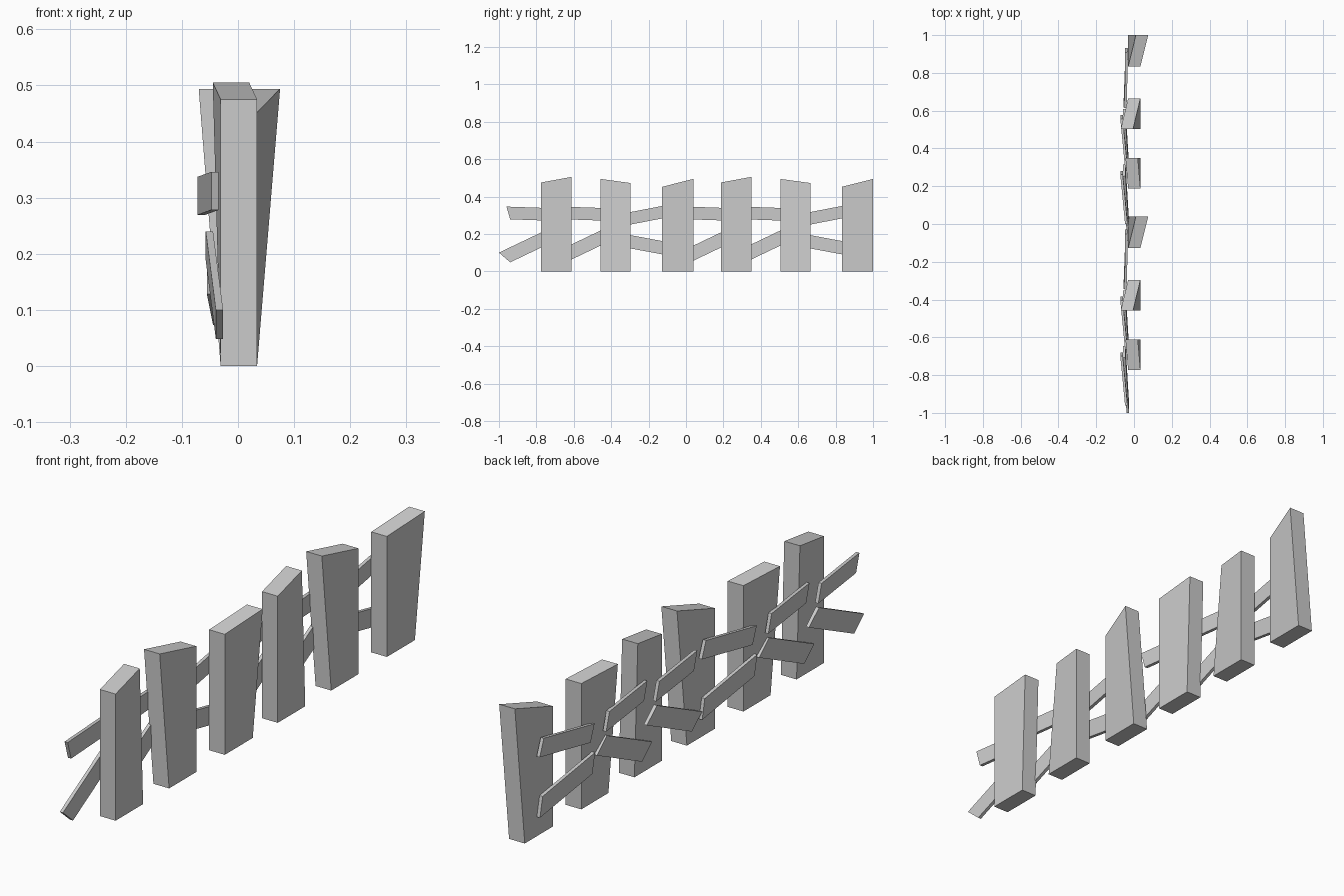
import bpy, bmesh

if "Cube" in bpy.data.objects:
    bpy.data.objects.remove(bpy.data.objects["Cube"])

PERIOD = 0.961     # the three-post pattern is laid out twice along y
RAIL_STEP = 0.296  # offset between the first and second rail pair


def block(name, near, far):
    """Six-sided block skinned between two end quads (same corner order)."""
    bm = bmesh.new()
    a = [bm.verts.new(p) for p in near]
    b = [bm.verts.new(p) for p in far]
    bm.faces.new(a)
    bm.faces.new(b[::-1])
    for i in range(4):
        j = (i + 1) % 4
        bm.faces.new((a[i], b[i], b[j], a[j]))
    bmesh.ops.recalc_face_normals(bm, faces=bm.faces)
    mesh = bpy.data.meshes.new(name)
    bm.to_mesh(mesh)
    bm.free()
    obj = bpy.data.objects.new(name, mesh)
    bpy.context.collection.objects.link(obj)


def post(name, y0, y1, front, back):
    """Upright board; front/back give (top height, sideways lean of the top)."""
    def side(y, top):
        z, dx = top
        return [(-0.031, y, 0), (0.034, y, 0), (0.034 + dx, y, z), (-0.031 + dx, y, z)]
    block(name, side(y0, front), side(y1, back))


def rail(name, start, end, cut, thick=0.013):
    """Cross board between two end centres, with slanted end cuts (half offset y, z)."""
    def cap(c):
        x, y, z = c
        t = thick / 2
        return [(x + sx * t, y + sz * cut[0], z + sz * cut[1])
                for sx, sz in ((-1, -1), (1, -1), (1, 1), (-1, 1))]
    block(name, cap(start), cap(end))


for k in range(2):
    o = k * PERIOD

    # Three crooked posts
    post(f"straight_post_{k}", -0.774 + o, -0.611 + o, (0.475, 0), (0.505, -0.014))
    post(f"left_leaning_post_{k}", -0.457 + o, -0.296 + o, (0.494, -0.039), (0.472, 0))
    post(f"right_leaning_post_{k}", -0.127 + o, 0.039 + o, (0.452, 0), (0.494, 0.041))

    # Two matching pairs of rails with their far ends pulled loose
    for n in range(2):
        s = o + n * RAIL_STEP
        rail(f"upper_rail_{k}_{n}", (-0.041, -0.95 + s, 0.312),
             (-0.066, -0.69 + s, 0.303), (-0.01, 0.034))
        rail(f"lower_rail_{k}_{n}", (-0.033, -0.97 + s, 0.074),
             (-0.051, -0.677 + s, 0.214), (-0.03, 0.026))

    # Third pair of rails, opening toward the far end
    rail(f"upper_end_rail_{k}", (-0.044, -0.335 + o, 0.276),
         (-0.040, -0.04 + o, 0.333), (-0.012, 0.031))
    rail(f"lower_end_rail_{k}", (-0.049, -0.335 + o, 0.165),
         (-0.038, -0.04 + o, 0.110), (-0.008, 0.037))
